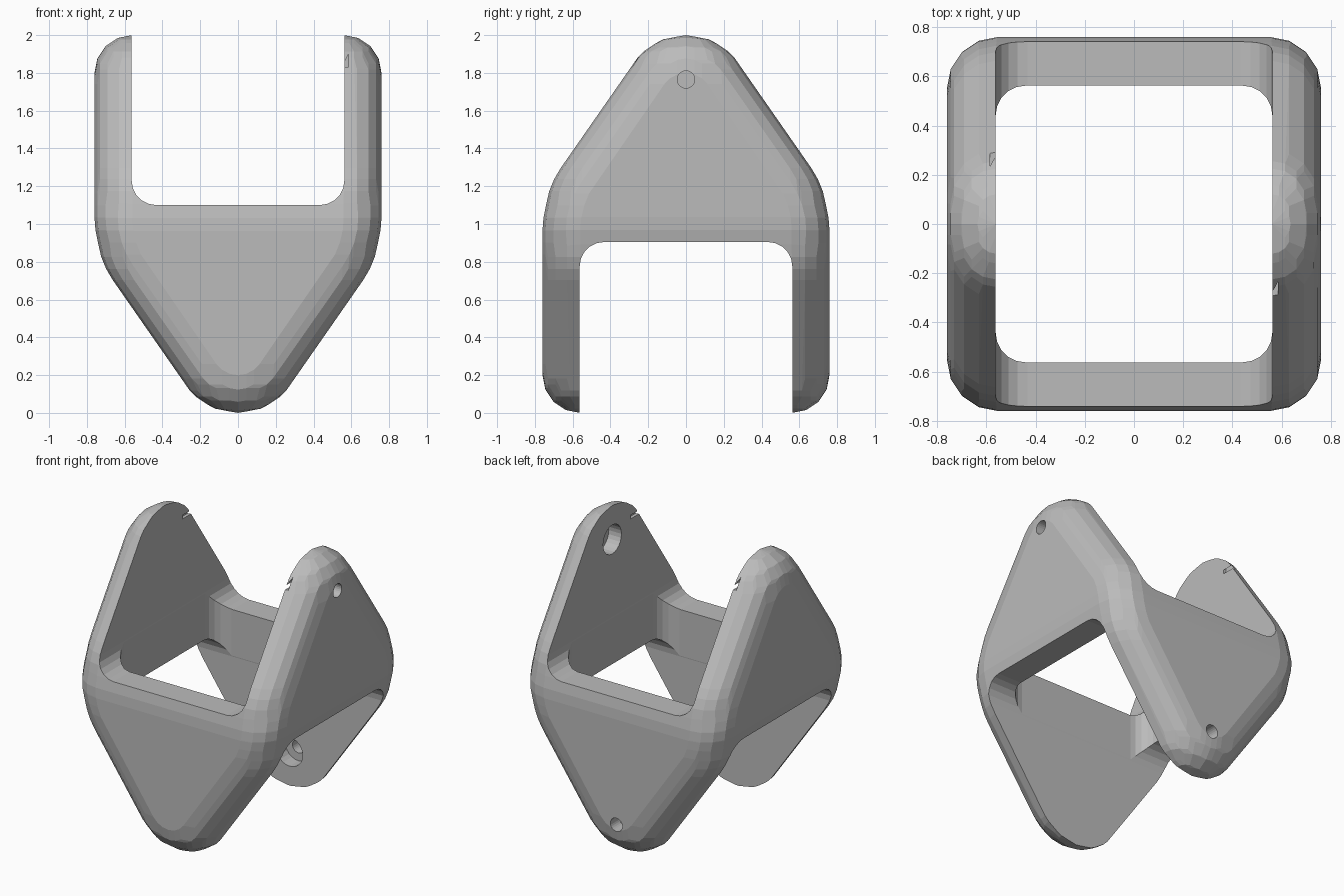
import bpy, bmesh, math
from mathutils import Matrix, Vector

cube = bpy.data.objects.get("Cube")
if cube:
    bpy.data.objects.remove(cube, do_unlink=True)

HALF = 0.76      # outer half width
ROUND = 0.2      # rounding of the outer edges
INNER = 0.563    # half distance between facing ears
TIP = 0.34       # radius of the ear tips
SHOULDER = 0.65  # radius where an ear meets the ring
SLOPE = math.radians(55)

grey = bpy.data.materials.new("plain grey")
grey.use_nodes = True
colour = (0.5, 0.5, 0.5, 1)
grey.diffuse_color = colour
grey.node_tree.nodes["Principled BSDF"].inputs["Base Color"].default_value = colour


def make_object(name, bm):
    bmesh.ops.recalc_face_normals(bm, faces=bm.faces)
    mesh = bpy.data.meshes.new(name)
    bm.to_mesh(mesh)
    bm.free()
    mesh.materials.append(grey)
    obj = bpy.data.objects.new(name, mesh)
    bpy.context.collection.objects.link(obj)
    return obj


def ear_profile():
    """Half outline of a downward ear as (height, half width), inset by ROUND."""
    r, shoulder, wide = TIP - ROUND, SHOULDER - ROUND, HALF - ROUND
    pts = []
    for i in range(4):
        a = SLOPE * i / 3
        pts.append((TIP - r * math.cos(a), r * math.sin(a)))
    z0, w0 = pts[-1]
    cx = wide - shoulder
    w1 = cx + shoulder * math.sin(SLOPE)
    z1 = z0 + (w1 - w0) * math.tan(SLOPE)
    cz = z1 + shoulder * math.cos(SLOPE)
    for i in range(5):
        a = SLOPE + (math.pi / 2 - SLOPE) * i / 4
        pts.append((cz - shoulder * math.cos(a), cx + shoulder * math.sin(a)))
    pts.append((2 - ROUND, wide))
    return pts


def width_at(profile, z):
    for (z0, w0), (z1, w1) in zip(profile, profile[1:]):
        if z <= z1 + 1e-6:
            return w0 + (w1 - w0) * max(0, z - z0) / (z1 - z0)
    return profile[-1][1]


def box_cutter(name, low, high, axis, radius):
    """Box with rounded edges along one axis."""
    bm = bmesh.new()
    bmesh.ops.create_cube(bm, size=1)
    low, high = Vector(low), Vector(high)
    for v in bm.verts:
        v.co = [l + (c + 0.5) * (h - l) for l, h, c in zip(low, high, v.co)]
    edges = [e for e in bm.edges
             if abs((e.verts[0].co - e.verts[1].co).normalized()[axis]) > 0.9]
    bmesh.ops.bevel(bm, geom=edges, offset=radius, segments=5,
                    affect='EDGES', profile=0.5)
    return make_object(name, bm)


def pin_cutter(name, axis, z, radius, start, end):
    bm = bmesh.new()
    turn = (Matrix.Rotation(math.pi / 2, 4, 'Y') if axis == 0
            else Matrix.Rotation(-math.pi / 2, 4, 'X'))
    centre = Vector((0, 0, z))
    centre[axis] = (start + end) / 2
    bmesh.ops.create_cone(bm, cap_ends=True, segments=24, radius1=radius,
                          radius2=radius, depth=end - start,
                          matrix=Matrix.Translation(centre) @ turn)
    return make_object(name, bm)


def notch_cutter(name, side):
    """Small triangular wedge on the sloping rim of an upright ear."""
    bm = bmesh.new()
    tri = [(0.55, 1.83), (0.585, 1.83), (0.585, 1.9)]
    face = bm.faces.new([bm.verts.new((side * x, side * -0.4, z)) for x, z in tri])
    ext = bmesh.ops.extrude_face_region(bm, geom=[face])
    moved = [v for v in ext["geom"] if isinstance(v, bmesh.types.BMVert)]
    bmesh.ops.translate(bm, verts=moved, vec=(0, side * 0.2, 0))
    return make_object(name, bm)


# Rounded outer body: hull of spheres swept over the crossed ear profiles
profile = ear_profile()
levels = sorted({round(z, 4) for z, w in profile} | {round(2 - z, 4) for z, w in profile})
body = bmesh.new()
for z in levels:
    a, b = width_at(profile, z), width_at(profile, 2 - z)
    for sx in (-1, 1):
        for sy in (-1, 1):
            bmesh.ops.create_uvsphere(body, u_segments=16, v_segments=8, radius=ROUND,
                                      matrix=Matrix.Translation((sx * a, sy * b, z)))
cloud = [v.co.copy() for v in body.verts]
body.free()
body = bmesh.new()
for co in cloud:
    body.verts.new(co)
bmesh.ops.remove_doubles(body, verts=body.verts, dist=0.0005)
bmesh.ops.convex_hull(body, input=body.verts)
bmesh.ops.delete(body, geom=[v for v in body.verts if not v.link_faces], context='VERTS')
bmesh.ops.dissolve_limit(body, angle_limit=math.radians(1.5),
                         verts=body.verts, edges=body.edges)
yoke = make_object("double_yoke", body)

# Slots between the ears, ring opening, pin holes and rim notches
FAR = 1.2
cutters = [
    box_cutter("upper_slot", (-INNER, -FAR, 1.1), (INNER, FAR, 2.6), 1, 0.13),
    box_cutter("lower_slot", (-FAR, -INNER, -0.6), (FAR, INNER, 0.905), 0, 0.13),
    box_cutter("ring_opening", (-0.562, -0.562, 0.65), (0.562, 0.562, 1.35), 2, 0.12),
    notch_cutter("notch_a", 1),
    notch_cutter("notch_b", -1),
]
for axis, z in ((0, 1.765), (1, 0.235)):
    cutters.append(pin_cutter("pin_hole", axis, z, 0.046, 0.4, 1))
    cutters.append(pin_cutter("pin_seat", axis, z, 0.1, 0.4, 0.66))

for cutter in cutters:
    cutter.hide_render = True
    mod = yoke.modifiers.new(cutter.name, 'BOOLEAN')
    mod.operation = 'DIFFERENCE'
    mod.solver = 'EXACT'
    mod.object = cutter

# Bake the cuts and drop the cutters
depsgraph = bpy.context.evaluated_depsgraph_get()
result = bpy.data.meshes.new_from_object(yoke.evaluated_get(depsgraph))
yoke.modifiers.clear()
yoke.data = result
for cutter in cutters:
    bpy.data.objects.remove(cutter, do_unlink=True)
